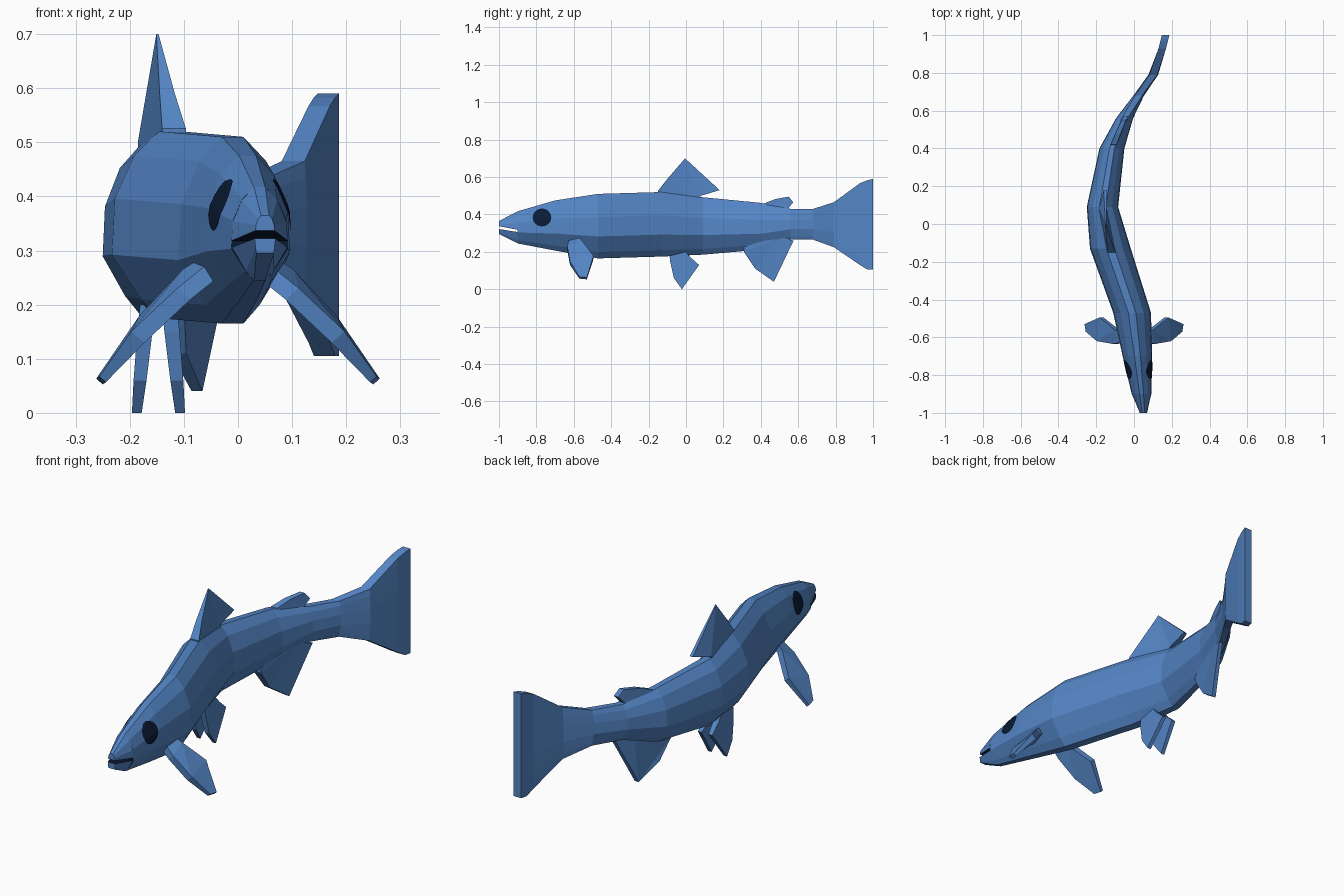
import bpy, bmesh, math
from mathutils import Vector
from mathutils.bvhtree import BVHTree

if "Cube" in bpy.data.objects:
    bpy.data.objects.remove(bpy.data.objects["Cube"])


def material(name, rgb):
    m = bpy.data.materials.new(name)
    m.diffuse_color = (*rgb, 1)
    m.use_nodes = True
    m.node_tree.nodes["Principled BSDF"].inputs["Base Color"].default_value = m.diffuse_color
    return m


BLUE = material("steel blue", (0.088, 0.235, 0.56))
NAVY = material("dark navy", (0.003, 0.011, 0.035))


def finish(bm, name, dark=None):
    """Turn a bmesh into a flat-shaded object; dark(face) picks navy faces."""
    bmesh.ops.recalc_face_normals(bm, faces=bm.faces)
    bm.normal_update()
    if dark:
        for f in bm.faces:
            f.material_index = int(dark(f))
    me = bpy.data.meshes.new(name)
    bm.to_mesh(me)
    bm.free()
    me.materials.append(BLUE)
    me.materials.append(NAVY)
    ob = bpy.data.objects.new(name, me)
    bpy.context.collection.objects.link(ob)
    return ob


def loft(name, half, stations, dark=None):
    """Loft a mirrored half profile through (y, x, half width, bottom, top, boxiness)."""
    bm = bmesh.new()
    prof = half + [(-u, v) for u, v in reversed(half)]
    rings = []
    for y, cx, hw, z0, z1, box in stations:
        ring = []
        for u, v in prof:
            u += (math.copysign(0.9, u) - u) * box
            ring.append(bm.verts.new((cx + u * hw, y, z0 + v * (z1 - z0))))
        rings.append(ring)
    n = len(prof)
    for a, b in zip(rings, rings[1:]):
        for i in range(n):
            j = (i + 1) % n
            bm.faces.new((a[i], a[j], b[j], b[i]))
    bm.faces.new(rings[0])
    bm.faces.new(rings[-1])
    return finish(bm, name, dark)


# Body and tail fin: stations along the swimming curve
BODY = [
    (-0.90, 0.040, 0.052, 0.245, 0.417, 0),
    (-0.70, 0.018, 0.078, 0.207, 0.475, 0),
    (-0.47, -0.010, 0.100, 0.165, 0.510, 0),
    (-0.13, -0.125, 0.108, 0.175, 0.520, 0),
    (0.09, -0.167, 0.083, 0.185, 0.492, 0),
    (0.40, -0.117, 0.066, 0.212, 0.462, 0),
    (0.56, -0.050, 0.046, 0.265, 0.430, 0.2),
    (0.68, 0.025, 0.030, 0.265, 0.430, 0.6),
    (0.79, 0.102, 0.028, 0.225, 0.465, 0.8),
    (0.93, 0.150, 0.022, 0.130, 0.567, 1),
    (0.97, 0.160, 0.022, 0.105, 0.583, 1),
    (1.00, 0.167, 0.022, 0.105, 0.590, 1),
]
SECTION = [(0.2, 1), (0.62, 0.87), (0.95, 0.64), (1, 0.34), (0.5, 0.1), (0.2, 0)]
body = loft("body", SECTION, BODY,
            lambda f: f.normal.y < -0.9 and f.calc_center_median().y < -0.89)

# Jaws with an open dark mouth between them
loft("upper_jaw", [(0.2, 1), (0.62, 0.77), (0.95, 0.36), (1, 0)],
     [(-0.90, 0.040, 0.052, 0.318, 0.417, 0), (-1.0, 0.050, 0.018, 0.337, 0.365, 0.3)],
     lambda f: f.normal.z < -0.8)
loft("lower_jaw", [(1, 1), (0.5, 0.28), (0.2, 0)],
     [(-0.90, 0.040, 0.051, 0.245, 0.306, 0), (-1.0, 0.050, 0.021, 0.295, 0.322, 0.8)],
     lambda f: f.normal.z > 0.8)


def centre(y):
    """x of the body's centreline at y."""
    for a, b in zip(BODY, BODY[1:]):
        if a[0] <= y <= b[0]:
            return a[1] + (b[1] - a[1]) * (y - a[0]) / (b[0] - a[0])


def fin(name, pts, thick, axis=(1, 0, 0)):
    """Solid fin from an outline of 3D points with a half thickness at each."""
    axis = Vector(axis).normalized()
    bm = bmesh.new()
    a = [bm.verts.new(Vector(p) + axis * t) for p, t in zip(pts, thick)]
    b = [bm.verts.new(Vector(p) - axis * t) for p, t in zip(pts, thick)]
    caps = [bm.faces.new(a), bm.faces.new(b)]
    n = len(pts)
    for i in range(n):
        j = (i + 1) % n
        bm.faces.new((a[i], a[j], b[j], b[i]))
    bmesh.ops.triangulate(bm, faces=caps)
    return finish(bm, name)


def mid_fin(name, outline, thick, shift=0):
    return fin(name, [(centre(y) + shift, y, z) for y, z in outline], thick)


# Fins on the centreline
mid_fin("dorsal_fin",
        [(-0.15, 0.50), (-0.15, 0.525), (-0.10, 0.59), (-0.005, 0.70),
         (0.18, 0.53), (0.08, 0.50), (0.06, 0.47)],
        [0.022, 0.022, 0.014, 0.002, 0.008, 0.02, 0.022])
mid_fin("adipose_fin",
        [(0.41, 0.44), (0.42, 0.46), (0.48, 0.483), (0.55, 0.495), (0.573, 0.465),
         (0.55, 0.437), (0.55, 0.41)],
        [0.018, 0.016, 0.014, 0.012, 0.012, 0.014, 0.016])
mid_fin("anal_fin",
        [(0.31, 0.23), (0.31, 0.20), (0.37, 0.11), (0.47, 0.04), (0.575, 0.26), (0.5, 0.28)],
        [0.02, 0.02, 0.014, 0.01, 0.01, 0.02], 0.012)

# Paired fins
for side, s in (("left", -1), ("right", 1)):
    pelvic = [(-0.09, 0.20), (-0.085, 0.15), (-0.065, 0.06), (-0.022, 0.0),
              (0.07, 0.13), (0.02, 0.175), (0.0, 0.20)]
    fin(side + "_pelvic_fin",
        [(-0.147 + s * (0.02 + 0.1 * (0.2 - z)), y, z) for y, z in pelvic],
        [0.014, 0.014, 0.012, 0.009, 0.01, 0.014, 0.014])
    pectoral = [(0.05, -0.625, 0.26), (0.10, -0.635, 0.22), (0.185, -0.62, 0.14),
                (0.25, -0.57, 0.062), (0.256, -0.53, 0.058), (0.172, -0.495, 0.17),
                (0.09, -0.56, 0.255), (0.05, -0.57, 0.28)]
    fin(side + "_pectoral_fin", [(s * x, y, z) for x, y, z in pectoral],
        [0.016, 0.016, 0.016, 0.008, 0.008, 0.014, 0.016, 0.016], (s * 0.75, 0, 0.65))

# Eyes: thin dark discs wrapped onto the sides of the head
src = bmesh.new()
src.from_mesh(body.data)
tree = BVHTree.FromBMesh(src)
src.free()
for side, s in (("left", -1), ("right", 1)):
    bm = bmesh.new()

    def on_head(y, z):
        hit = tree.ray_cast(Vector((s, y, z)), Vector((-s, 0, 0)))[0]
        return bm.verts.new(hit + Vector((s * 0.004, 0, 0)))

    N, prev = 16, None
    mid = on_head(-0.77, 0.384)
    for k in (1, 2, 3, 4):
        ring = [on_head(-0.77 + 0.0125 * k * math.cos(i * math.tau / N),
                        0.384 + 0.012 * k * math.sin(i * math.tau / N)) for i in range(N)]
        for i in range(N):
            j = (i + 1) % N
            bm.faces.new((prev[i], ring[i], ring[j], prev[j]) if prev
                         else (mid, ring[i], ring[j]))
        prev = ring
    eye = finish(bm, side + "_eye", lambda f: True)
    if eye.data.polygons[0].normal.x * s < 0:
        eye.data.flip_normals()
